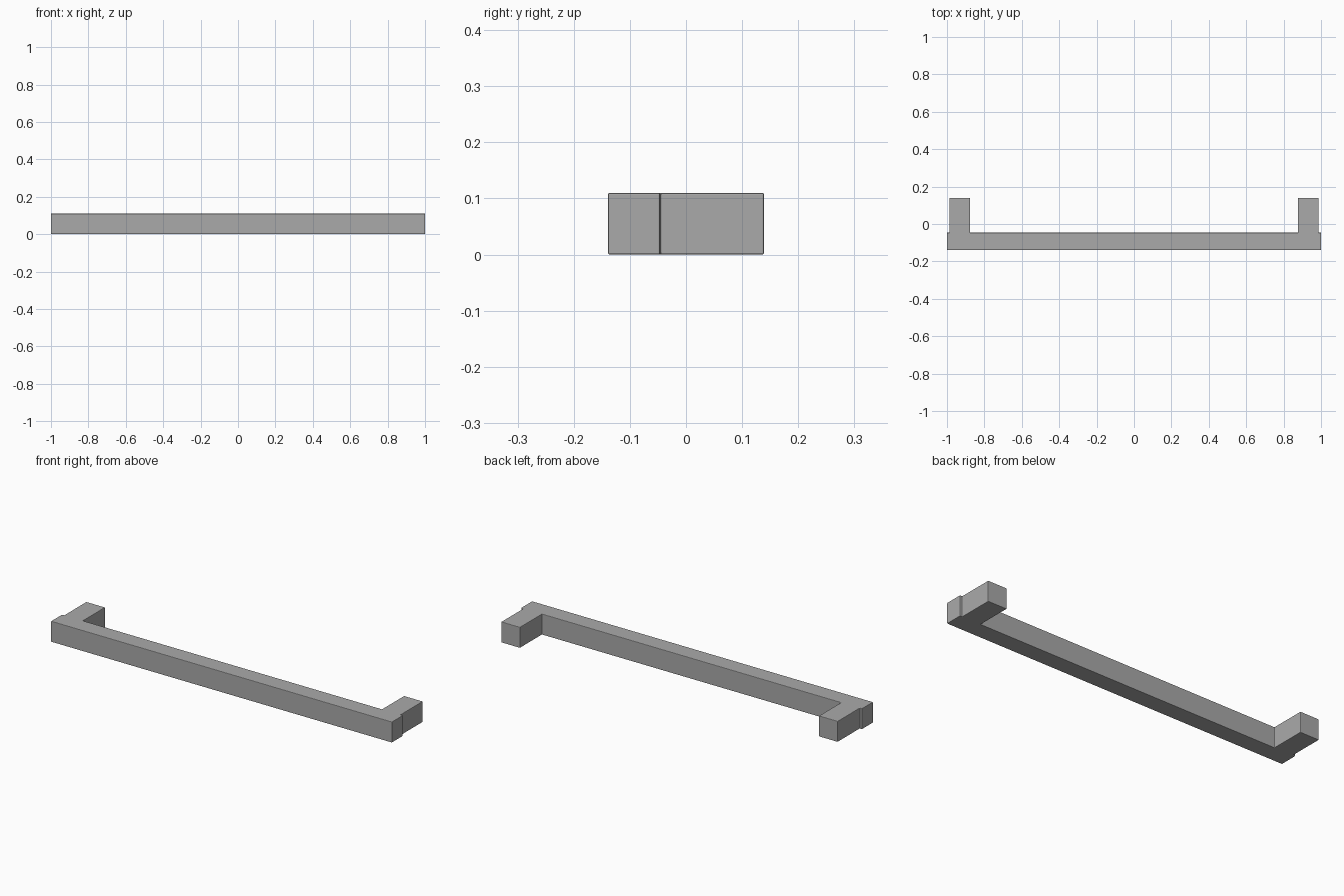
import bpy
import bmesh

cube = bpy.data.objects.get("Cube")
if cube:
    bpy.data.objects.remove(cube, do_unlink=True)

HEIGHT = 0.11
FRONT, BAR_BACK, POST_BACK = -0.139, -0.046, 0.139
POST_IN, POST_OUT = 0.877, 0.987

# Brushed metal colour
metal = bpy.data.materials.new("satin_grey")
metal.use_nodes = True
colour = (0.4, 0.4, 0.4, 1)
metal.diffuse_color = colour
metal.node_tree.nodes["Principled BSDF"].inputs["Base Color"].default_value = colour

# Plan outline: grip bar with a mounting post at each end, mirrored in x
half = [(1, FRONT), (1, BAR_BACK), (POST_OUT, BAR_BACK),
        (POST_OUT, POST_BACK), (POST_IN, POST_BACK), (POST_IN, BAR_BACK)]
outline = half + [(-x, y) for x, y in reversed(half)]

# Extrude the outline to full height
bm = bmesh.new()
base = bm.faces.new([bm.verts.new((x, y, 0)) for x, y in outline])
top = bmesh.ops.extrude_face_region(bm, geom=[base], use_keep_orig=True)
bmesh.ops.translate(bm, vec=(0, 0, HEIGHT),
                    verts=[v for v in top["geom"] if isinstance(v, bmesh.types.BMVert)])
bmesh.ops.recalc_face_normals(bm, faces=bm.faces)
mesh = bpy.data.meshes.new("bar_handle")
bm.to_mesh(mesh)
bm.free()
mesh.materials.append(metal)

handle = bpy.data.objects.new("bar_handle", mesh)
bpy.context.collection.objects.link(handle)

# Slightly eased edges
bevel = handle.modifiers.new("eased_edges", "BEVEL")
bevel.width = 0.003
bevel.segments = 2
bevel.limit_method = "ANGLE"
